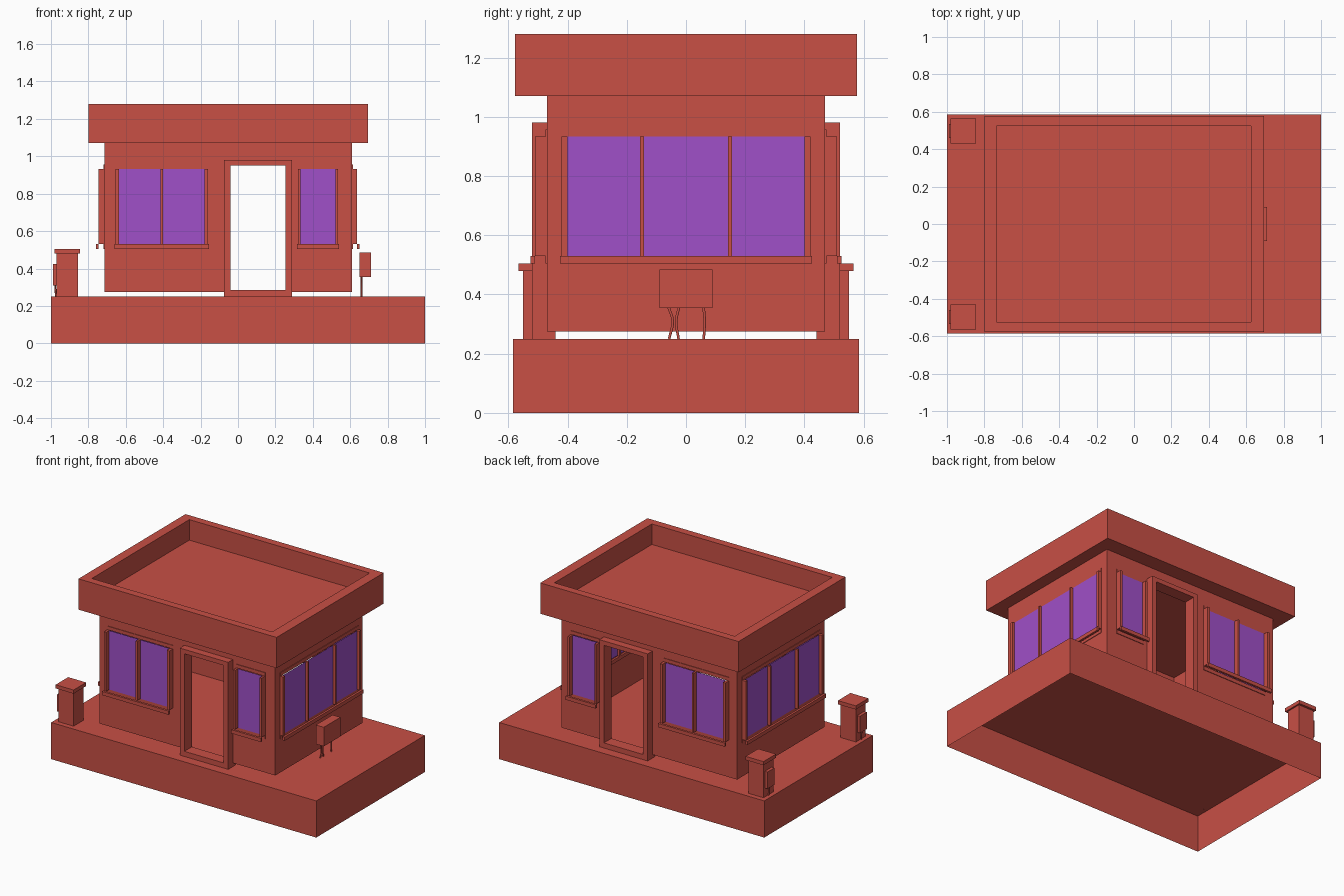
import bpy, bmesh

if "Cube" in bpy.data.objects:
    bpy.data.objects.remove(bpy.data.objects["Cube"])


def material(name, color):
    m = bpy.data.materials.new(name)
    m.diffuse_color = color
    m.use_nodes = True
    m.node_tree.nodes["Principled BSDF"].inputs["Base Color"].default_value = m.diffuse_color
    return m


RED = material("red_paint", (0.58, 0.08, 0.06, 1))
PURPLE = material("purple_glass", (0.35, 0.08, 0.58, 1))


def finish(name, bm, mat=RED):
    me = bpy.data.meshes.new(name)
    bm.to_mesh(me)
    bm.free()
    ob = bpy.data.objects.new(name, me)
    bpy.context.collection.objects.link(ob)
    me.materials.append(mat)
    return ob


def add_box(bm, a, b):
    lo = [min(p, q) for p, q in zip(a, b)]
    hi = [max(p, q) for p, q in zip(a, b)]
    r = bmesh.ops.create_cube(bm, size=1)
    for v in r["verts"]:
        v.co = [l if c < 0 else h for c, l, h in zip(v.co, lo, hi)]
    return r["verts"]


def boxes(name, pairs, mat=RED):
    bm = bmesh.new()
    for a, b in pairs:
        add_box(bm, a, b)
    return finish(name, bm, mat)


# Hollow base, open underneath
bm = bmesh.new()
add_box(bm, (-1, -.585, 0), (1, .585, .25))
bm.normal_update()
bmesh.ops.delete(bm, geom=[f for f in bm.faces if f.normal.z < -.5], context='FACES_ONLY')
finish("base", bm)

# Roof with a recessed top
bm = bmesh.new()
add_box(bm, (-.8, -.577, 1.07), (.695, .577, 1.28))
bm.normal_update()
top = [f for f in bm.faces if f.normal.z > .5]
bmesh.ops.inset_region(bm, faces=top, thickness=.055)
for v in top[0].verts:
    v.co.x = -.735 if v.co.x < 0 else .625
    v.co.y = .525 if v.co.y > 0 else -.525
r = bmesh.ops.extrude_discrete_faces(bm, faces=top)
bmesh.ops.translate(bm, vec=(0, 0, -.14), verts=r["faces"][0].verts)
finish("roof", bm)

# Floor sheet of the cabin
bm = bmesh.new()
bm.faces.new([bm.verts.new((x, y, .277)) for x, y in
              ((-.715, -.47), (.61, -.47), (.61, .47), (-.715, .47))])
finish("floor", bm)

# Each wall maps (along wall, outward distance, height) to world space
SIDES = {
    "front": lambda u, d, z: (u, -.47 - d, z),
    "back": lambda u, d, z: (u, .47 + d, z),
    "right": lambda u, d, z: (.61 + d, u, z),
    "left": lambda u, d, z: (-.715 - d, u, z),
}


def sheet(name, side, u0, u1, z0, z1, holes=(), d=0, mat=RED):
    """Flat panel with rectangular holes, normals outward."""
    place = SIDES[side]
    us = sorted({u0, u1, *[u for h in holes for u in h[:2]]})
    zs = sorted({z0, z1, *[z for h in holes for z in h[2:]]})
    bm = bmesh.new()
    for a, b in zip(us, us[1:]):
        for c, e in zip(zs, zs[1:]):
            mu, mz = (a + b) / 2, (c + e) / 2
            if any(h[0] < mu < h[1] and h[2] < mz < h[3] for h in holes):
                continue
            pts = [(a, c), (b, c), (b, e), (a, e)]
            if side in ("back", "left"):
                pts.reverse()
            bm.faces.new([bm.verts.new(place(u, d, z)) for u, z in pts])
    bmesh.ops.remove_doubles(bm, verts=bm.verts, dist=1e-5)
    return finish(name, bm, mat)


def window(name, side, u0, u1, panes, depth):
    """Projecting posts, slim head, drip sill and glass panes."""
    place = SIDES[side]
    parts = []

    def bar(a, b, d0, d1, z0, z1):
        parts.append((place(a, d0, z0), place(b, d1, z1)))

    edges = [u0] + [u for p in panes for u in p] + [u1]
    for a, b in zip(edges[::2], edges[1::2]):
        bar(a, b, -.01, depth, .53, .933)
    bar(u0, u1, -.01, .004, .933, .957)
    bar(u0, u1, -.01, .004, .505, .53)
    bar(u0 - .005, u1 + .005, depth, depth + .015, .505, .53)
    boxes(name + "_frame", parts)
    for i, (a, b) in enumerate(panes):
        sheet(f"{name}_glass_{i}", side, a, b, .53, .933, d=.008, mat=PURPLE)


# Long walls: wide window, doorway, narrow window
for side in ("front", "back"):
    sheet(side + "_wall", side, -.715, .61, .275, 1.07,
          [(-.655, -.16, .505, .957), (-.04, .255, .275, .95), (.32, .535, .505, .957)])
    window(side + "_wide_window", side, -.655, -.16, [(-.637, -.415), (-.402, -.18)], .04)
    window(side + "_narrow_window", side, .32, .535, [(.335, .52)], .04)
    P = SIDES[side]
    boxes(side + "_door_frame", [
        (P(-.075, -.03, .25), P(-.04, .05, .98)),
        (P(.255, -.03, .25), P(.29, .05, .98)),
        (P(-.04, -.03, .95), P(.255, .05, .98)),
        (P(-.04, -.03, .25), P(.255, .05, .285))])

# Short walls: three-pane window
for side, depth in (("right", .025), ("left", .03)):
    sheet(side + "_wall", side, -.47, .47, .275, 1.07, [(-.42, .42, .505, .957)])
    window(side + "_window", side, -.42, .42,
           [(-.4, -.155), (-.142, .142), (.155, .4)], depth)


def cable(name, pts, radius):
    cu = bpy.data.curves.new(name, 'CURVE')
    cu.dimensions = '3D'
    cu.bevel_depth = radius
    cu.bevel_resolution = 1
    cu.resolution_u = 4
    sp = cu.splines.new('BEZIER')
    sp.bezier_points.add(len(pts) - 1)
    for bp, co in zip(sp.bezier_points, pts):
        bp.co = co
        bp.handle_left_type = bp.handle_right_type = 'AUTO'
    cu.materials.append(RED)
    ob = bpy.data.objects.new(name, cu)
    bpy.context.collection.objects.link(ob)


# Posts at the left corners, each with cap, panel and cable
for s, tag in ((-1, "front"), (1, "back")):
    boxes(tag + "_post", [((-.97, s * .445, .25), (-.855, s * .55, .485)),
                          ((-.98, s * .43, .48), (-.845, s * .565, .505))])
    boxes(tag + "_post_panel", [((-.99, s * .46, .31), (-.97, s * .535, .425))])
    cable(tag + "_post_cable", [(-.977, s * .5, .32), (-.976, s * .495, .28),
                                (-.972, s * .5, .25)], .005)

# Meter box on the right with three cables
boxes("meter_box", [((.65, -.09, .355), (.71, .09, .485))])
for i, (y, bend) in enumerate(((-.057, .012), (-.025, -.008), (.06, .003))):
    cable(f"meter_cable_{i}", [(.661, y - bend / 4, .36), (.661, y + bend, .31),
                               (.661, y, .25)], .005)
